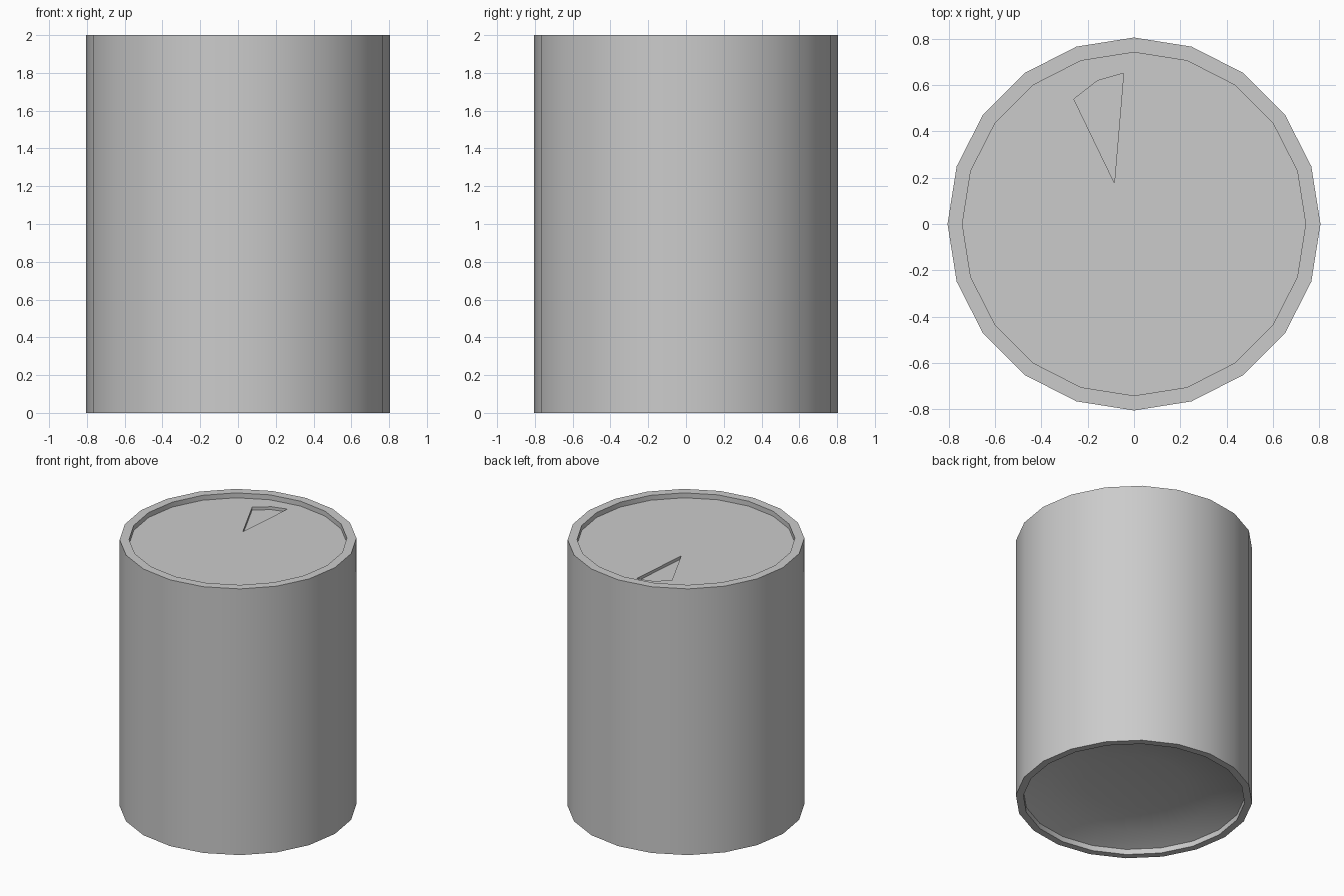
import bpy, bmesh, math
from mathutils import Vector

if "Cube" in bpy.data.objects:
    bpy.data.objects.remove(bpy.data.objects["Cube"])

SIDES = 20
RIM_R = 0.742
LID_Z = 1.963


def finish(bm, name, smooth=True):
    mesh = bpy.data.meshes.new(name)
    bm.to_mesh(mesh)
    bm.free()
    obj = bpy.data.objects.new(name, mesh)
    bpy.context.collection.objects.link(obj)
    if smooth:
        bpy.ops.object.select_all(action='DESELECT')
        obj.select_set(True)
        bpy.context.view_layer.objects.active = obj
        bpy.ops.object.shade_smooth_by_angle(angle=math.radians(30))
    return obj


def loop(bm, points):
    verts = [bm.verts.new(p) for p in points]
    edges = [bm.edges.new((v, verts[(i + 1) % len(verts)])) for i, v in enumerate(verts)]
    return verts, edges


# Can body: domed underside, bottom rim, outer wall, top rim and its inner wall
profile = [(0, 0.145), (0.35, 0.135), (0.6, 0.10), (0.755, 0.04), (0.755, 0),
           (0.806, 0), (0.806, 2), (RIM_R, 2), (RIM_R, LID_Z)]
bm = bmesh.new()
pv = [bm.verts.new((r, 0, z)) for r, z in profile]
pe = [bm.edges.new(pair) for pair in zip(pv, pv[1:])]
bmesh.ops.spin(bm, geom=pv + pe, cent=(0, 0, 0), axis=(0, 0, 1),
               angle=math.tau, steps=SIDES)
bmesh.ops.remove_doubles(bm, verts=bm.verts[:], dist=1e-4)
bm.normal_update()
wall = max(bm.faces, key=lambda f: f.calc_area())
c = wall.calc_center_median()
if wall.normal.dot(Vector((c.x, c.y, 0))) < 0:
    bmesh.ops.reverse_faces(bm, faces=bm.faces[:])
finish(bm, "can_body")

# Sunken lid with a pressed drinking opening
opening = [(-0.26, 0.54), (-0.157, 0.62), (-0.045, 0.652), (-0.085, 0.178)]
bm = bmesh.new()
_, outer = loop(bm, [(RIM_R * math.cos(math.tau * i / SIDES),
                      RIM_R * math.sin(math.tau * i / SIDES), LID_Z) for i in range(SIDES)])
hole, hole_edges = loop(bm, [(x, y, LID_Z) for x, y in opening])
bmesh.ops.triangle_fill(bm, use_beauty=True, edges=outer + hole_edges, normal=(0, 0, 1))
floor, _ = loop(bm, [(x, y, LID_Z - 0.022) for x, y in opening])
for i in range(len(hole)):
    j = (i + 1) % len(hole)
    bm.faces.new((hole[i], hole[j], floor[j], floor[i]))
bm.faces.new(floor)
bmesh.ops.recalc_face_normals(bm, faces=bm.faces[:])
if max(bm.faces, key=lambda f: f.calc_area()).normal.z < 0:
    bmesh.ops.reverse_faces(bm, faces=bm.faces[:])
finish(bm, "can_lid", smooth=False)
